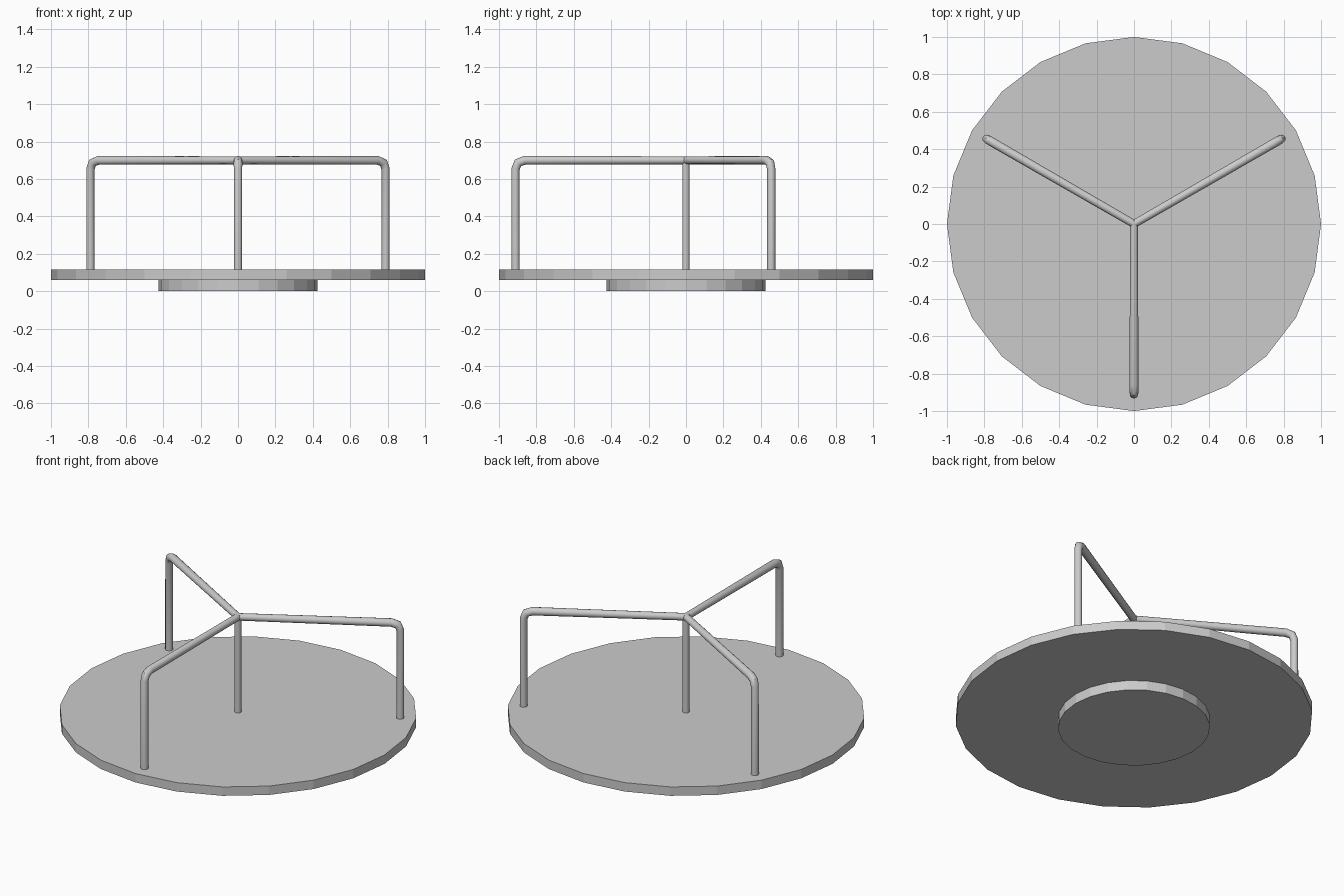
import bpy, bmesh
from math import sin, cos, pi, radians
from mathutils import Vector

if "Cube" in bpy.data.objects:
    bpy.data.objects.remove(bpy.data.objects["Cube"])


def finish(name, bm, smooth=False):
    bmesh.ops.recalc_face_normals(bm, faces=bm.faces)
    me = bpy.data.meshes.new(name)
    bm.to_mesh(me)
    bm.free()
    ob = bpy.data.objects.new(name, me)
    bpy.context.collection.objects.link(ob)
    if smooth:
        bpy.ops.object.select_all(action='DESELECT')
        ob.select_set(True)
        bpy.context.view_layer.objects.active = ob
        bpy.ops.object.shade_smooth_by_angle(angle=radians(40))
    return ob


def disc(name, radius, z0, z1, sides=24):
    bm = bmesh.new()
    ring = [bm.verts.new((radius * cos(2 * pi * i / sides), radius * sin(2 * pi * i / sides), z0))
            for i in range(sides)]
    face = bm.faces.new(ring)
    ext = bmesh.ops.extrude_face_region(bm, geom=[face], use_keep_orig=True)
    top = [v for v in ext['geom'] if isinstance(v, bmesh.types.BMVert)]
    bmesh.ops.translate(bm, verts=top, vec=(0, 0, z1 - z0))
    return finish(name, bm)


def tube(name, path, angle, sides=12):
    """Sweep a ring along (radial, z, ring radius) points in a vertical plane."""
    out = Vector((cos(angle), sin(angle), 0))
    side = Vector((-sin(angle), cos(angle), 0))
    up = Vector((0, 0, 1))
    bm = bmesh.new()
    pts = [out * r + up * z for r, z, _ in path]
    rings = []
    for i, p in enumerate(pts):
        a = (p - pts[i - 1]).normalized() if i else (pts[1] - p).normalized()
        b = (pts[i + 1] - p).normalized() if i < len(pts) - 1 else a
        normal = side.cross((a + b).normalized())
        rad = path[i][2]
        rings.append([bm.verts.new(p + rad * (normal * cos(2 * pi * k / sides) + side * sin(2 * pi * k / sides)))
                      for k in range(sides)])
    for lo, hi in zip(rings, rings[1:]):
        for k in range(sides):
            n = (k + 1) % sides
            bm.faces.new((lo[k], lo[n], hi[n], hi[k]))
    bm.faces.new(rings[0])
    bm.faces.new(rings[-1])
    return finish(name, bm, True)


# Base hub and spinning platform
disc("base_hub", 0.425, 0.0, 0.06)
disc("platform", 1.0, 0.06, 0.115)

# Centre post
tube("centre_post", [(0, 0.11, 0.019), (0, 0.715, 0.019)], 0)

# Three bent handrails running from the platform edge to the centre
rail = [(0.911, 0.11, 0.022), (0.911, 0.655, 0.022), (0.898, 0.687, 0.024),
        (0.862, 0.70, 0.024), (0.0, 0.70, 0.021)]
for i, deg in enumerate((30, 150, 270)):
    tube(f"handrail_{i + 1}", rail, radians(deg))
